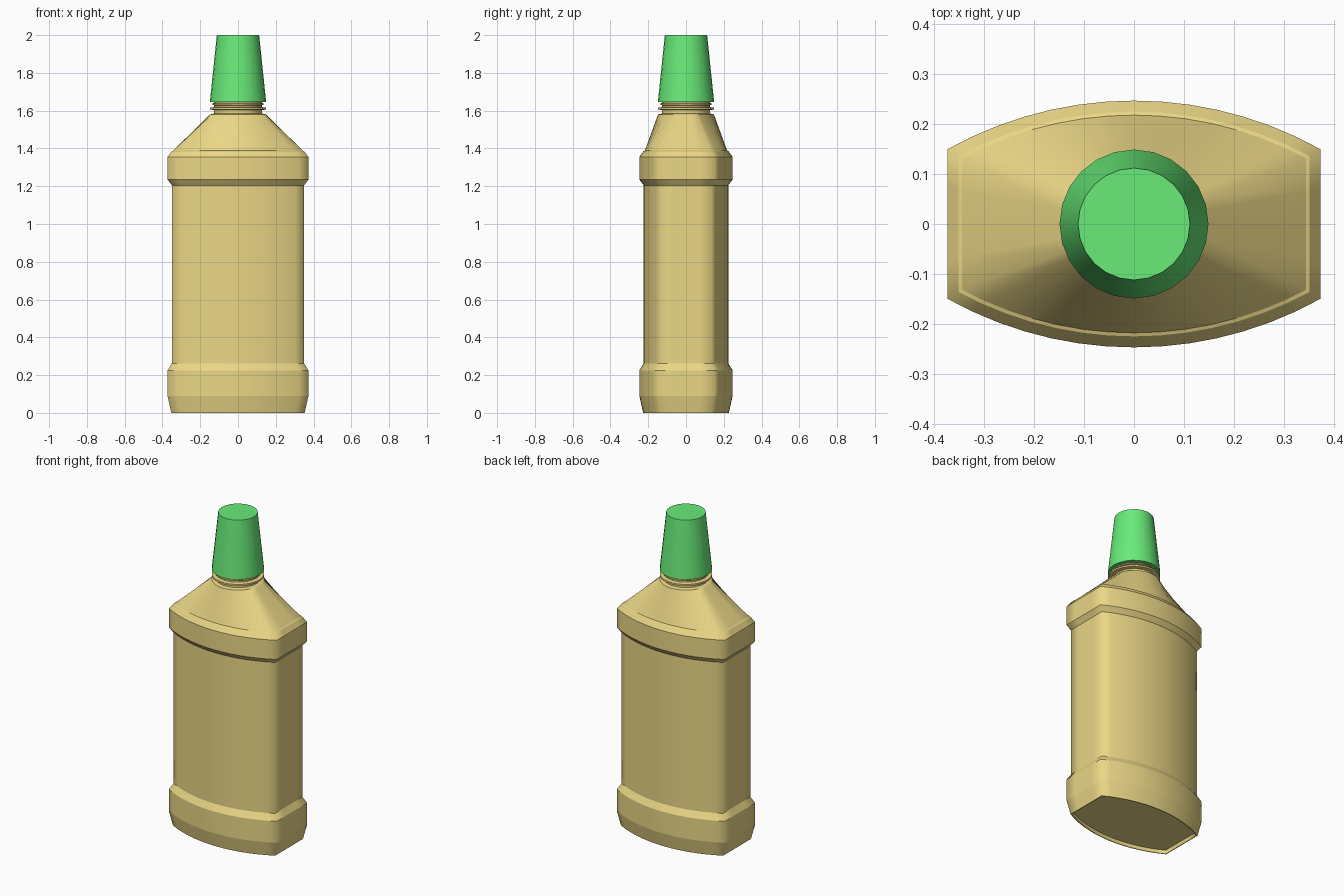
import bpy, bmesh, math
from mathutils import Vector

if "Cube" in bpy.data.objects:
    bpy.data.objects.remove(bpy.data.objects["Cube"])


def material(name, rgb):
    m = bpy.data.materials.new(name)
    m.diffuse_color = (*rgb, 1)
    m.use_nodes = True
    m.node_tree.nodes["Principled BSDF"].inputs["Base Color"].default_value = m.diffuse_color
    return m


def section(z, inset, arc_segs=14, side_segs=4):
    """Flat-sided outline with bowed front and back, counter-clockwise."""
    w, d, c = 0.373 - inset, 0.247 - inset, 0.15 - 0.62 * inset
    sag = d - c
    r = (w * w + sag * sag) / (2 * sag)
    a = math.asin(w / r)
    pts = []
    for s in (1, -1):
        for i in range(side_segs):
            pts.append(Vector((s * w, s * (-c + 2 * c * i / side_segs), z)))
        for i in range(arc_segs):
            t = a - 2 * a * i / arc_segs
            pts.append(Vector((s * r * math.sin(t), s * (d - r + r * math.cos(t)), z)))
    return pts


def circle(z, r):
    """Round outline whose points line up with those of section()."""
    return [Vector((p.x, p.y, 0)).normalized() * r + Vector((0, 0, z))
            for p in section(0, 0)]


def even_circle(z, r, n=24):
    return [Vector((r * math.cos(math.tau * i / n), r * math.sin(math.tau * i / n), z))
            for i in range(n)]


def loft(name, rings, mat):
    """Skin the rings, cap both ends; smooth around, crisp at each ring."""
    bm = bmesh.new()
    loops = [[bm.verts.new(p) for p in ring] for ring in rings]
    for lo, hi in zip(loops, loops[1:]):
        for i in range(len(lo)):
            j = (i + 1) % len(lo)
            bm.faces.new((lo[i], lo[j], hi[j], hi[i]))
    bm.faces.new(loops[0][::-1])
    bm.faces.new(loops[-1])
    for f in bm.faces:
        f.smooth = len(f.verts) == 4
    for ring in loops:
        for i in range(len(ring)):
            bm.edges.get((ring[i - 1], ring[i])).smooth = False
    bmesh.ops.recalc_face_normals(bm, faces=bm.faces)
    me = bpy.data.meshes.new(name)
    bm.to_mesh(me)
    bm.free()
    me.materials.append(mat)
    ob = bpy.data.objects.new(name, me)
    bpy.context.collection.objects.link(ob)
    return ob


plastic = material("tan_plastic", (0.83, 0.68, 0.24))
green = material("green_plastic", (0.14, 0.83, 0.19))

# Bottle body: recessed base, foot band, waist, collar band, shoulder
body = [section(z, o) for z, o in (
    (0.02, 0.030), (0.0, 0.025), (0.0, 0.020), (0.09, 0.0), (0.225, 0.0),
    (0.262, 0.023), (1.205, 0.023), (1.235, 0.0), (1.355, 0.0),
    (1.385, 0.022), (1.388, 0.029))]
body.append(circle(1.58, 0.148))
body.append(circle(1.585, 0.127))
loft("bottle_body", body, plastic)

# Neck with its flange and thread ring
loft("neck", [even_circle(z, r) for z, r in (
    (1.57, 0.126), (1.603, 0.126), (1.606, 0.149), (1.616, 0.149),
    (1.619, 0.126), (1.628, 0.126), (1.631, 0.136), (1.638, 0.136),
    (1.641, 0.126), (1.66, 0.126))], plastic)

# Tapered cap
loft("cap", [even_circle(1.645, 0.149), even_circle(2.0, 0.112)], green)
